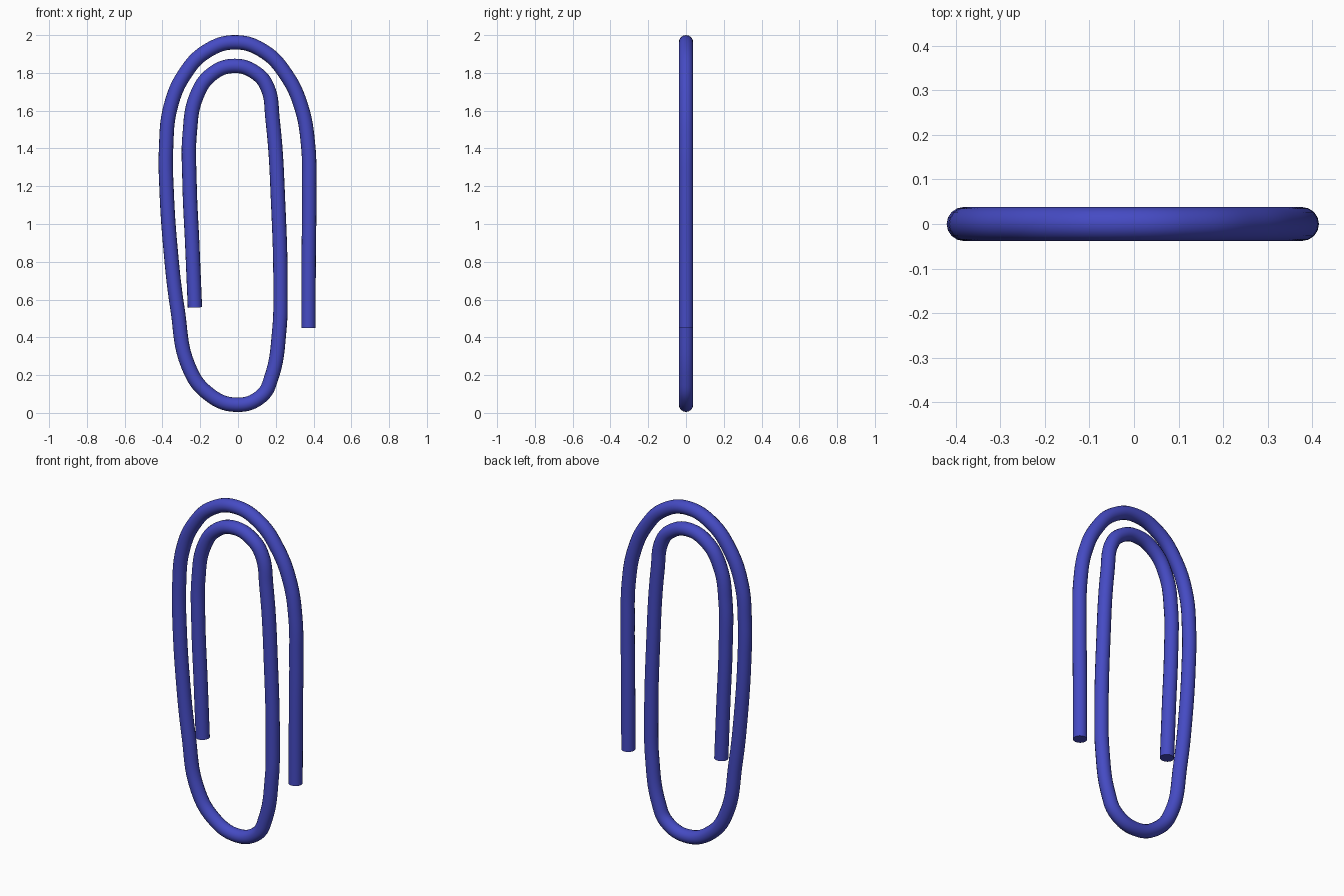
import bpy, math

if "Cube" in bpy.data.objects:
    bpy.data.objects.remove(bpy.data.objects["Cube"])

WIRE_RADIUS = 0.038

# Centre line of the bent wire in the x-z plane, from outer end to inner end
path = [
    (0.373, 0.45), (0.374, 0.80), (0.377, 1.18), (0.371, 1.42), (0.335, 1.62),
    (0.257, 1.787), (0.14, 1.912), (-0.013, 1.962),             # outer top bend
    (-0.167, 1.914), (-0.283, 1.792), (-0.357, 1.62), (-0.381, 1.395),
    (-0.378, 1.18), (-0.357, 0.866), (-0.32, 0.548), (-0.262, 0.246),
    (-0.167, 0.109), (-0.013, 0.043), (0.125, 0.09),            # bottom bend
    (0.177, 0.188), (0.219, 0.442), (0.225, 0.654), (0.214, 1.077),
    (0.183, 1.554), (0.155, 1.725), (0.098, 1.797),
    (-0.019, 1.837), (-0.14, 1.792), (-0.22, 1.676),            # inner top bend
    (-0.256, 1.474), (-0.257, 1.236), (-0.241, 0.866), (-0.228, 0.558),
]

# Round wire swept along the path with flat cut ends
curve = bpy.data.curves.new("clip_wire", "CURVE")
curve.dimensions = "3D"
curve.bevel_depth = WIRE_RADIUS
curve.bevel_resolution = 6
curve.use_fill_caps = True
spline = curve.splines.new("BEZIER")
spline.resolution_u = 8
spline.bezier_points.add(len(path) - 1)
for point, (x, z) in zip(spline.bezier_points, path):
    point.co = (x, 0, z)
    point.handle_left_type = point.handle_right_type = "AUTO"

wire = bpy.data.objects.new("clip_wire", curve)
bpy.context.collection.objects.link(wire)

# Turn into a mesh: smooth tube, crisp end rims
bpy.context.view_layer.objects.active = wire
wire.select_set(True)
bpy.ops.object.convert(target="MESH")
wire = bpy.context.object
bpy.ops.object.shade_smooth_by_angle(angle=math.radians(40))

# Blue paint
blue = bpy.data.materials.new("blue_coating")
blue.diffuse_color = (0.06, 0.07, 0.55, 1)
blue.use_nodes = True
blue.node_tree.nodes["Principled BSDF"].inputs["Base Color"].default_value = blue.diffuse_color
wire.data.materials.clear()
wire.data.materials.append(blue)
